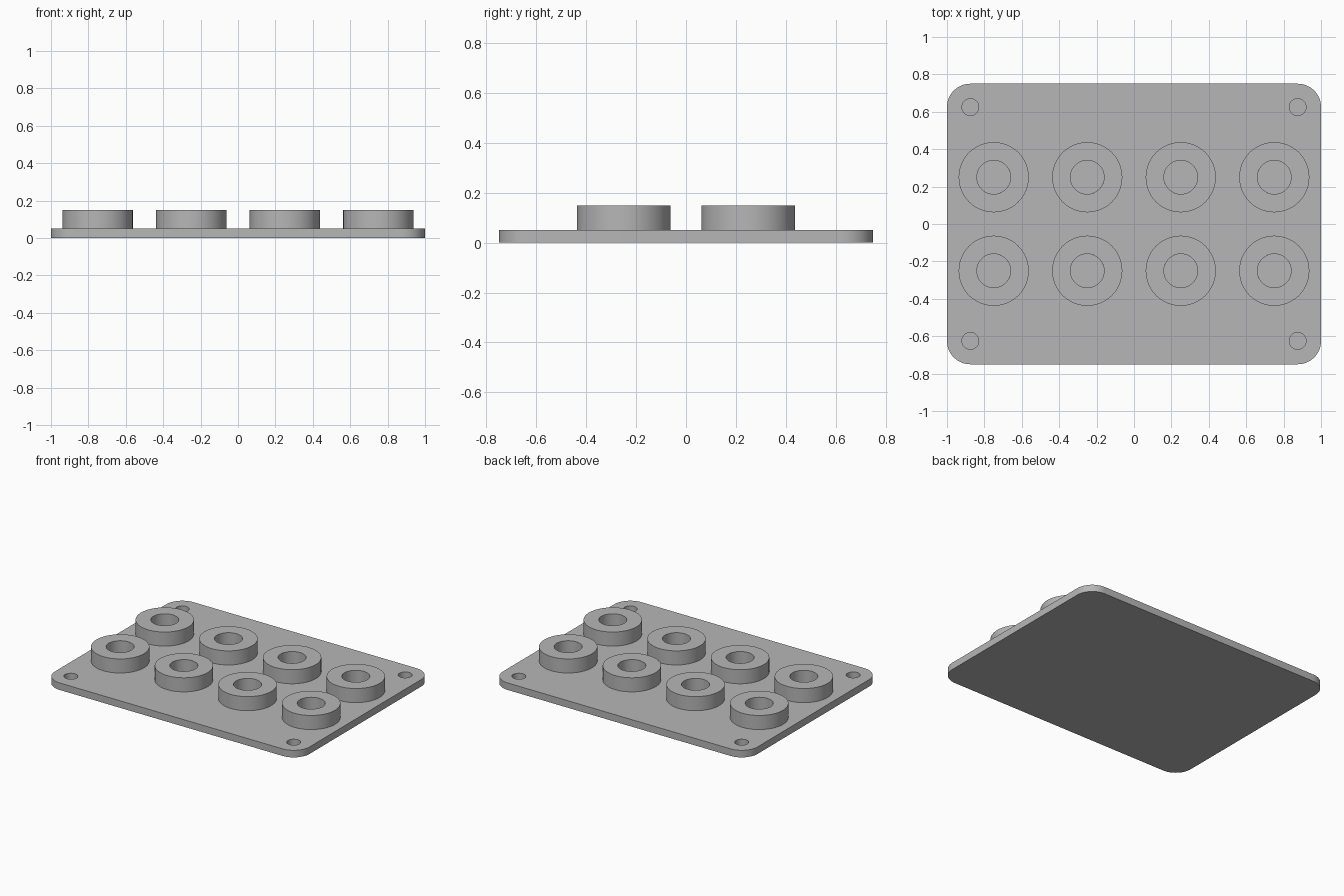
import bpy, bmesh, math
from mathutils import Matrix, Vector

cube = bpy.data.objects.get("Cube")
if cube:
    bpy.data.objects.remove(cube, do_unlink=True)

# Overall sizes
HALF_X, HALF_Y, CORNER = 1.0, 0.75, 0.125
PLATE_TOP, RING_TOP, FLOOR = 0.05, 0.15, 0.004
RING_R, BORE_R, SCREW_R = 0.1875, 0.09, 0.045
SIDES = 64

grey = bpy.data.materials.new("plain grey")
grey.use_nodes = True
colour = (0.47, 0.47, 0.47, 1)
grey.diffuse_color = colour
grey.node_tree.nodes["Principled BSDF"].inputs["Base Color"].default_value = colour


def make_object(name, bm):
    bmesh.ops.recalc_face_normals(bm, faces=bm.faces)
    mesh = bpy.data.meshes.new(name)
    bm.to_mesh(mesh)
    bm.free()
    mesh.materials.append(grey)
    obj = bpy.data.objects.new(name, mesh)
    bpy.context.collection.objects.link(obj)
    return obj


def smooth(obj):
    bpy.ops.object.select_all(action="DESELECT")
    obj.select_set(True)
    bpy.context.view_layer.objects.active = obj
    bpy.ops.object.shade_smooth_by_angle(angle=math.radians(30))


def circle(bm, radius, z):
    return [bm.verts.new((radius * math.cos(a), radius * math.sin(a), z))
            for a in (2 * math.pi * i / SIDES for i in range(SIDES))]


# Rounded base plate
bm = bmesh.new()
bmesh.ops.create_cube(bm, size=1, matrix=Matrix.Translation((0, 0, PLATE_TOP / 2))
                      @ Matrix.Diagonal((2 * HALF_X, 2 * HALF_Y, PLATE_TOP, 1)))
uprights = [e for e in bm.edges if abs(e.verts[0].co.z - e.verts[1].co.z) > PLATE_TOP / 2]
bmesh.ops.bevel(bm, geom=uprights, offset=CORNER, segments=16, profile=0.5, affect="EDGES")
plate = make_object("base_plate", bm)

# Blind holes: four screw holes and the bores under the rings
ring_spots = [(x, y) for y in (-0.25, 0.25) for x in (-0.75, -0.25, 0.25, 0.75)]
screw_spots = [(sx * 0.875, sy * 0.625) for sx in (-1, 1) for sy in (-1, 1)]
holes = [(p, BORE_R) for p in ring_spots] + [(p, SCREW_R) for p in screw_spots]
bm = bmesh.new()
for (x, y), radius in holes:
    bmesh.ops.create_cone(bm, cap_ends=True, segments=SIDES, radius1=radius, radius2=radius,
                          depth=0.2, matrix=Matrix.Translation((x, y, FLOOR + 0.1))
                          @ Matrix.Rotation(math.pi / SIDES, 4, "Z"))
cutter = make_object("hole_cutter", bm)
cutter.hide_render = True
cut = plate.modifiers.new("holes", "BOOLEAN")
cut.operation = "DIFFERENCE"
cut.solver = "EXACT"
cut.object = cutter
bpy.context.view_layer.objects.active = plate
bpy.ops.object.modifier_apply(modifier=cut.name)
bpy.data.objects.remove(cutter, do_unlink=True)
smooth(plate)

# Raised rings, open underneath where they meet the plate
for i, (x, y) in enumerate(ring_spots):
    bm = bmesh.new()
    loops = [circle(bm, r, z) for r, z in ((RING_R, PLATE_TOP), (RING_R, RING_TOP),
                                           (BORE_R, RING_TOP), (BORE_R, PLATE_TOP))]
    for lower, upper in zip(loops, loops[1:]):
        for k in range(SIDES):
            n = (k + 1) % SIDES
            bm.faces.new((lower[k], lower[n], upper[n], upper[k]))
    ring = make_object(f"ring_{i + 1}", bm)
    # Make sure the top band faces up
    if max(ring.data.polygons, key=lambda p: p.center.z).normal.z < 0:
        ring.data.flip_normals()
    ring.location = Vector((x, y, 0))
    smooth(ring)
